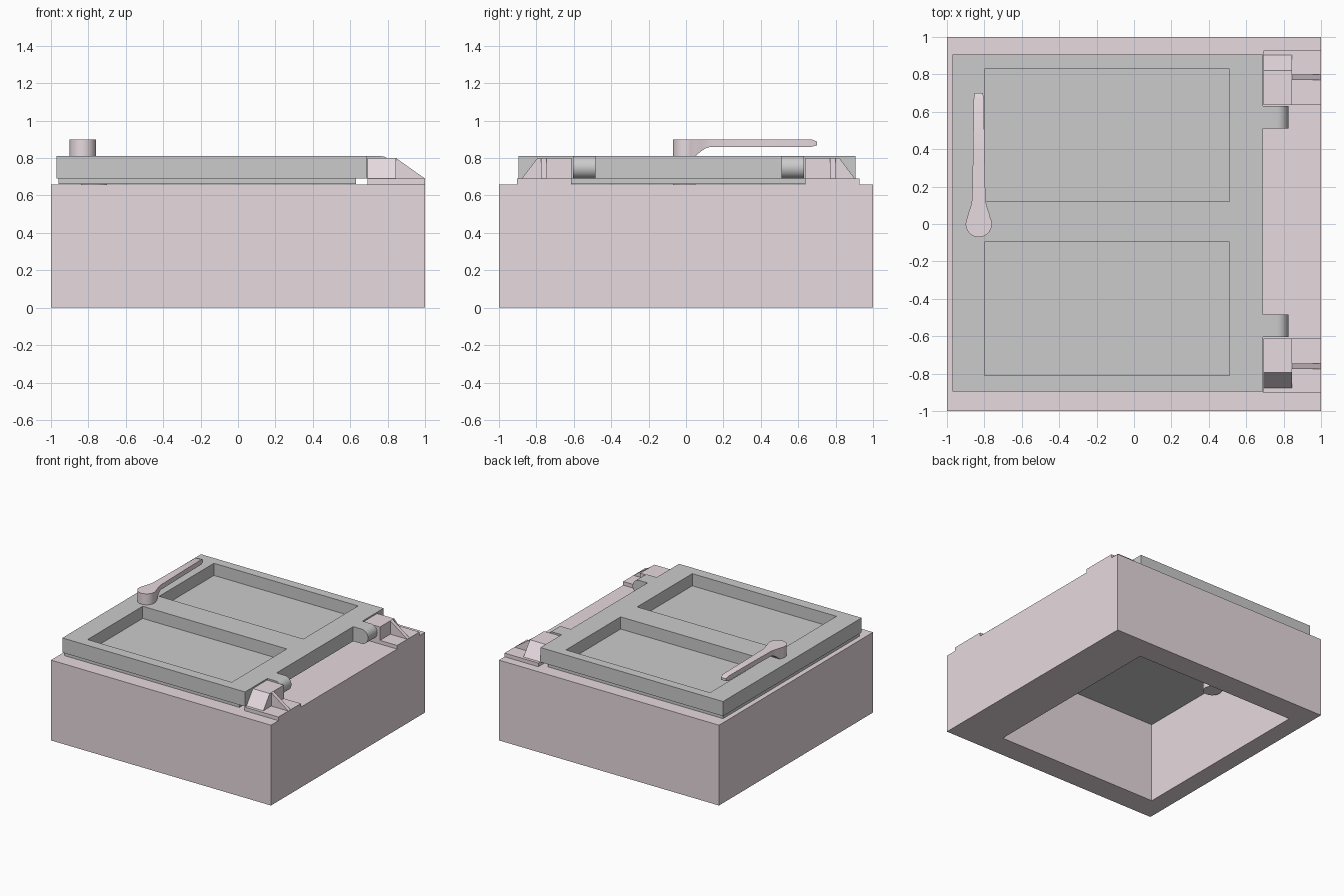
import bpy, bmesh, math

if "Cube" in bpy.data.objects:
    bpy.data.objects.remove(bpy.data.objects["Cube"])

pink = bpy.data.materials.new("pale_pink")
pink.diffuse_color = (0.80, 0.70, 0.74, 1)
pink.use_nodes = True
pink.node_tree.nodes["Principled BSDF"].inputs["Base Color"].default_value = pink.diffuse_color
MID = 0.0125  # hinges mirror about this y


def add_object(name, bm, mat=None):
    bmesh.ops.recalc_face_normals(bm, faces=bm.faces)
    me = bpy.data.meshes.new(name)
    bm.to_mesh(me)
    bm.free()
    ob = bpy.data.objects.new(name, me)
    bpy.context.collection.objects.link(ob)
    if mat:
        me.materials.append(mat)
    return ob


def smooth(ob):
    bpy.ops.object.select_all(action='DESELECT')
    ob.select_set(True)
    bpy.context.view_layer.objects.active = ob
    bpy.ops.object.shade_smooth_by_angle(angle=math.radians(30))


def prism(name, pts, axis, lo, hi, mat=None):
    """Extrude a 2D outline along an axis (0=x, 1=y, 2=z)."""
    bm = bmesh.new()
    rings = []
    for d in (lo, hi):
        ring = []
        for p in pts:
            c = list(p)
            c.insert(axis, d)
            ring.append(bm.verts.new(c))
        rings.append(ring)
    a, b = rings
    bm.faces.new(a)
    bm.faces.new(b)
    for i in range(len(a)):
        j = (i + 1) % len(a)
        bm.faces.new((a[i], a[j], b[j], b[i]))
    return add_object(name, bm, mat)


def box(name, x0, x1, y0, y1, z0, z1, mat=None):
    return prism(name, [(x0, y0), (x1, y0), (x1, y1), (x0, y1)], 2, z0, z1, mat)


def cut(ob, cutter):
    mod = ob.modifiers.new("cut", 'BOOLEAN')
    mod.operation = 'DIFFERENCE'
    mod.solver = 'EXACT'
    mod.object = cutter
    bpy.context.view_layer.objects.active = ob
    bpy.ops.object.modifier_apply(modifier=mod.name)
    bpy.data.objects.remove(cutter)


# hollow square coaming, open top and bottom
base = box("coaming", -1, 1, -1, 1, 0, 0.66, pink)
cut(base, box("opening_cutter", -0.85, 0.615, -0.805, 0.805, -0.1, 0.8))

# hatch lid with two recessed panels, and the seal below it
lid = box("lid", -0.97, 0.69, -0.895, 0.905, 0.69, 0.81)
for y0, y1 in ((0.12, 0.83), (-0.81, -0.095)):
    cut(lid, box("recess_cutter", -0.80, 0.51, y0, y1, 0.71, 0.9))
box("lid_seal", -0.96, 0.63, -0.88, 0.89, 0.661, 0.69)

# hinges: rounded lid lug, base plate, sloped block and rib on each side
arc = [(0.765 + 0.06 * math.cos(t), 0.75 + 0.06 * math.sin(t))
       for t in (math.pi * (i / 16 - 0.5) for i in range(17))]
for side, s in (("back", 1), ("front", -1)):
    def y(v):
        return MID + s * (v - MID)
    smooth(prism(side + "_hinge_lug", [(0.69, 0.69)] + arc + [(0.69, 0.81)],
                 1, y(0.51), y(0.63)))
    box(side + "_hinge_plate", 0.692, 1.0, y(0.637), y(0.928), 0.66, 0.69, pink)
    prism(side + "_hinge_block",
          [(y(0.637), 0.69), (y(0.903), 0.69), (y(0.82), 0.80), (y(0.637), 0.80)],
          0, 0.692, 0.845, pink)
    prism(side + "_hinge_rib", [(0.845, 0.69), (1.0, 0.69), (0.845, 0.80)],
          1, y(0.77), y(0.80), pink)


def handle(name, cx, z_from, up):
    """Round hub flowing into a slim arm, lofted from sections along y."""
    sections = []  # y, half width, lower height, upper height
    for i in range(15):
        a = math.pi * (1 - 0.02 - i * 0.63 / 14)
        sections.append((0.07 * math.cos(a), 0.07 * math.sin(a), 0, 0.09))
    sections += [(0.05, 0.058, 0, 0.09), (0.075, 0.05, 0.022, 0.09),
                 (0.10, 0.042, 0.04, 0.09), (0.13, 0.036, 0.05, 0.09),
                 (0.32, 0.032, 0.05, 0.09), (0.67, 0.027, 0.05, 0.09),
                 (0.70, 0.022, 0.058, 0.078)]
    bm = bmesh.new()
    rings = []
    for yy, w, lo, hi in sections:
        rings.append([bm.verts.new((cx + dx, yy, z_from + up * h))
                      for dx, h in ((-w, lo), (w, lo), (w, hi), (-w, hi))])
    for a, b in zip(rings, rings[1:]):
        for i in range(4):
            j = (i + 1) % 4
            bm.faces.new((a[i], a[j], b[j], b[i]))
    bm.faces.new(rings[0])
    bm.faces.new(rings[-1])
    smooth(add_object(name, bm, pink))


# latch handles above and below the lid
handle("outer_handle", -0.83, 0.81, 1)
handle("inner_handle", -0.77, 0.661, -1)
